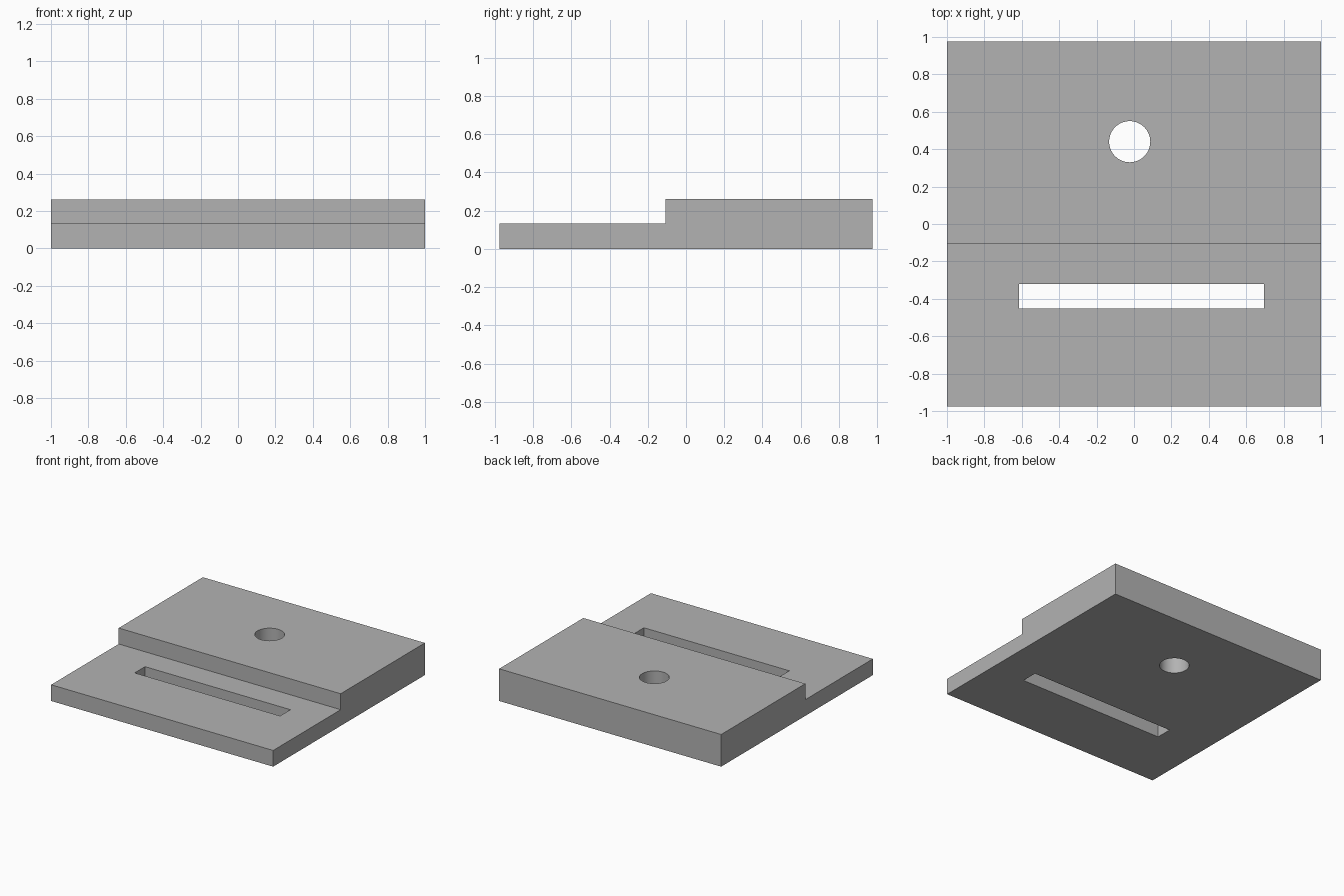
import bpy
import bmesh
import math

if "Cube" in bpy.data.objects:
    bpy.data.objects.remove(bpy.data.objects["Cube"], do_unlink=True)

DEPTH, STEP_Y = 0.976, -0.107
LOW, HIGH = 0.132, 0.262

# Plain grey material
grey = bpy.data.materials.new("plain_grey")
grey.use_nodes = True
colour = (0.45, 0.45, 0.45, 1)
grey.diffuse_color = colour
grey.node_tree.nodes["Principled BSDF"].inputs["Base Color"].default_value = colour

# Stepped plate: side profile extruded across the width
profile = [(-DEPTH, 0), (DEPTH, 0), (DEPTH, HIGH),
           (STEP_Y, HIGH), (STEP_Y, LOW), (-DEPTH, LOW)]
bm = bmesh.new()
side = bm.faces.new([bm.verts.new((-1, y, z)) for y, z in profile])
extruded = bmesh.ops.extrude_face_region(bm, geom=[side])["geom"]
bmesh.ops.translate(bm, vec=(2, 0, 0),
                    verts=[v for v in extruded if isinstance(v, bmesh.types.BMVert)])
bmesh.ops.recalc_face_normals(bm, faces=bm.faces)
mesh = bpy.data.meshes.new("stepped_plate")
bm.to_mesh(mesh)
bm.free()
mesh.materials.append(grey)
plate = bpy.data.objects.new("stepped_plate", mesh)
bpy.context.collection.objects.link(plate)


def cut(cutter, name):
    """Cut a through opening in the plate, then discard the cutter."""
    cutter.name = name
    cutter.hide_render = True
    cutter.data.materials.append(grey)
    mod = plate.modifiers.new(name, "BOOLEAN")
    mod.operation = "DIFFERENCE"
    mod.solver = "EXACT"
    mod.object = cutter
    bpy.ops.object.select_all(action="DESELECT")
    bpy.context.view_layer.objects.active = plate
    plate.select_set(True)
    bpy.ops.object.modifier_apply(modifier=mod.name)
    bpy.data.objects.remove(cutter, do_unlink=True)


# Round hole through the thick half
bpy.ops.mesh.primitive_cylinder_add(vertices=64, radius=0.11, depth=1,
                                    location=(-0.023, 0.44, 0.1))
cut(bpy.context.object, "round_hole_cutter")

# Long slot through the thin half
bpy.ops.mesh.primitive_cube_add(size=1, location=(0.041, -0.386, 0.1))
slot = bpy.context.object
slot.scale = (1.31, 0.133, 1)
bpy.context.view_layer.update()
cut(slot, "slot_cutter")

bpy.ops.object.shade_smooth_by_angle(angle=math.radians(30))
